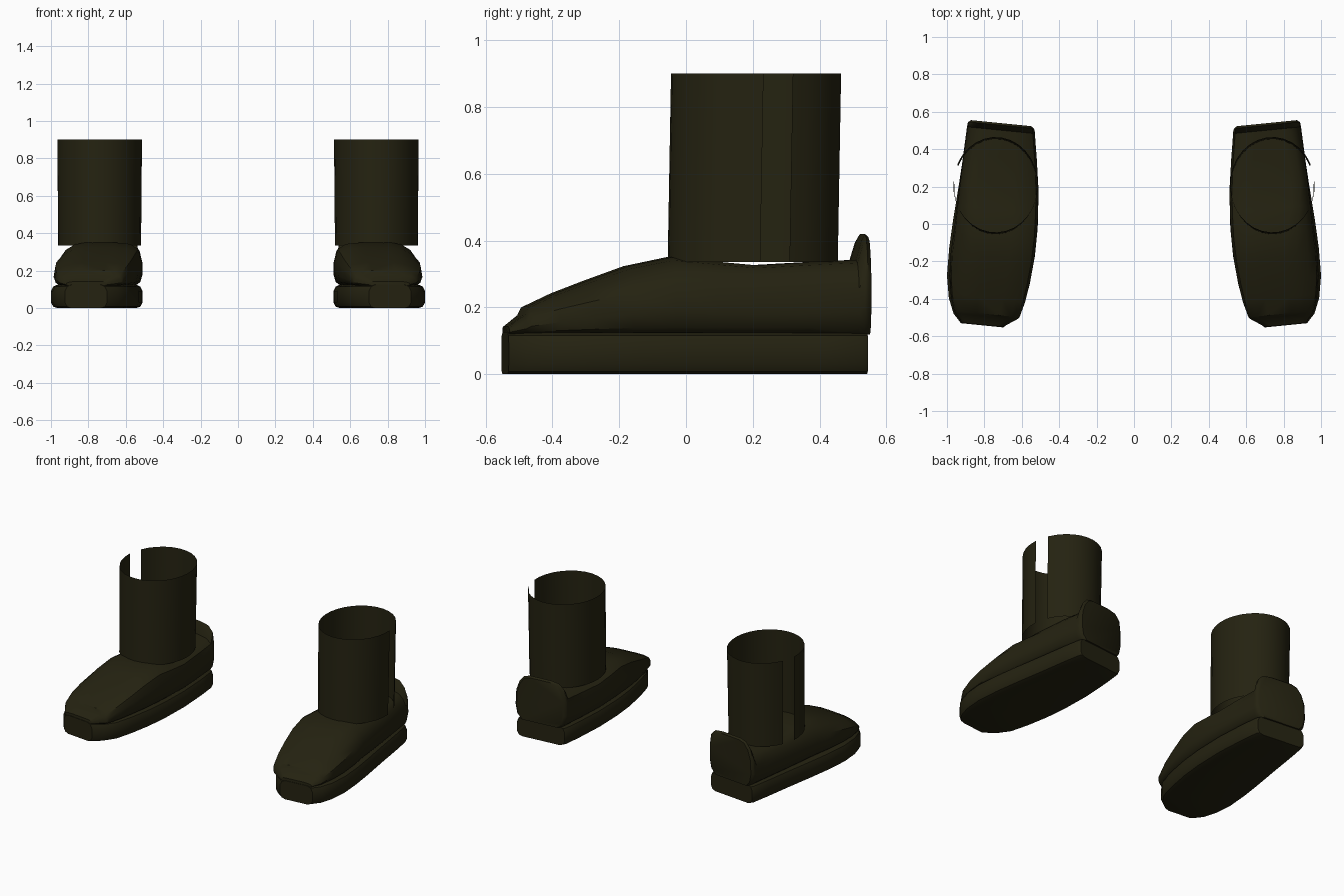
import bpy, bmesh, math

if "Cube" in bpy.data.objects:
    bpy.data.objects.remove(bpy.data.objects["Cube"])

leather = bpy.data.materials.new("dark olive leather")
leather.diffuse_color = (0.018, 0.0162, 0.0055, 1)
leather.use_nodes = True
leather.node_tree.nodes["Principled BSDF"].inputs["Base Color"].default_value = leather.diffuse_color


def finish(name, bm, closed=True):
    """Turn a bmesh into a smooth part mirrored to the other foot."""
    if closed:
        bmesh.ops.recalc_face_normals(bm, faces=bm.faces)
    me = bpy.data.meshes.new(name)
    bm.to_mesh(me)
    bm.free()
    me.materials.append(leather)
    ob = bpy.data.objects.new(name, me)
    bpy.context.collection.objects.link(ob)
    bpy.ops.object.select_all(action='DESELECT')
    ob.select_set(True)
    bpy.context.view_layer.objects.active = ob
    bpy.ops.object.shade_smooth_by_angle(angle=math.radians(38))
    mirror = ob.modifiers.new("other_foot", 'MIRROR')
    mirror.use_axis = (True, False, False)
    mirror.use_mirror_merge = False
    return ob


def loft(name, stations, section):
    """Bridge cross sections along y; sections are skewed as the foot turns out."""
    bm = bmesh.new()
    rings = []
    for st in stations:
        y = st[0]
        rings.append([bm.verts.new((x, y + 0.1 * (x - 0.75), z)) for x, z in section(*st[1:])])
    for a, b in zip(rings, rings[1:]):
        n = len(a)
        for i in range(n):
            bm.faces.new((a[i], a[(i + 1) % n], b[(i + 1) % n], b[i]))
    bm.faces.new(rings[0])
    bm.faces.new(rings[-1])
    return finish(name, bm)


# Sole: rounded slab, stations are y, inner x, outer x
def sole_section(xi, xo):
    half = [(0.035, 0.0), (0.012, 0.008), (0.0, 0.03), (0.0, 0.09), (0.012, 0.115), (0.035, 0.125)]
    return [(xi + d, z) for d, z in half] + [(xo - d, z) for d, z in reversed(half)]


loft("sole", [
    (-0.548, 0.70, 0.925), (-0.50, 0.64, 0.965), (-0.42, 0.588, 0.99),
    (-0.30, 0.557, 1.0), (-0.15, 0.53, 0.988), (0.0, 0.515, 0.967),
    (0.2, 0.51, 0.935), (0.4, 0.522, 0.905), (0.515, 0.535, 0.885),
    (0.533, 0.545, 0.875)], sole_section)


# Upper: rounded section with a sloping outer shoulder
def upper_section(xi, xo, top, shoulder):
    zb = 0.118
    h = top - zb
    w = xo - xi
    return [(xi + 0.04, zb), (xi + 0.012, zb + 0.1 * h), (xi, zb + 0.28 * h),
            (xi, zb + 0.6 * h), (xi + 0.03 * w, zb + 0.85 * h), (xi + 0.13 * w, zb + 0.97 * h),
            (xi + 0.3 * w, top), (xo - shoulder - 0.12 * w, top),
            (xo - shoulder, zb + 0.96 * h), (xo - 0.45 * shoulder, zb + 0.83 * h),
            (xo - 0.08 * shoulder, zb + 0.62 * h), (xo, zb + 0.3 * h),
            (xo - 0.012, zb + 0.1 * h), (xo - 0.04, zb)]


# The last stations rise into the heel lip
loft("upper", [
    (-0.545, 0.70, 0.92, 0.143, 0.04), (-0.497, 0.625, 0.955, 0.178, 0.06),
    (-0.485, 0.612, 0.962, 0.202, 0.08), (-0.40, 0.582, 0.98, 0.242, 0.10),
    (-0.30, 0.558, 0.986, 0.28, 0.11), (-0.18, 0.535, 0.98, 0.323, 0.11),
    (-0.05, 0.52, 0.962, 0.35, 0.09), (0.08, 0.513, 0.947, 0.337, 0.06),
    (0.2, 0.511, 0.932, 0.326, 0.04), (0.36, 0.519, 0.912, 0.335, 0.045),
    (0.505, 0.53, 0.893, 0.342, 0.06), (0.522, 0.531, 0.89, 0.40, 0.06),
    (0.532, 0.535, 0.886, 0.42, 0.06), (0.543, 0.55, 0.872, 0.41, 0.055)], upper_section)


# Shaft: open sheet tube with a full height slit on the outer side
bm = bmesh.new()
segs = 28
start, end = math.radians(25.5), math.radians(365)
levels = []
for z, cx, cy, rx, ry in ((0.335, 0.74, 0.2, 0.222, 0.255), (0.9, 0.74, 0.21, 0.227, 0.255)):
    row = []
    for i in range(segs + 1):
        t = start + (end - start) * i / segs
        row.append(bm.verts.new((cx + rx * math.cos(t), cy + ry * math.sin(t), z)))
    levels.append(row)
low, high = levels
for i in range(segs):
    bm.faces.new((low[i], low[i + 1], high[i + 1], high[i]))
finish("shaft", bm, closed=False)
